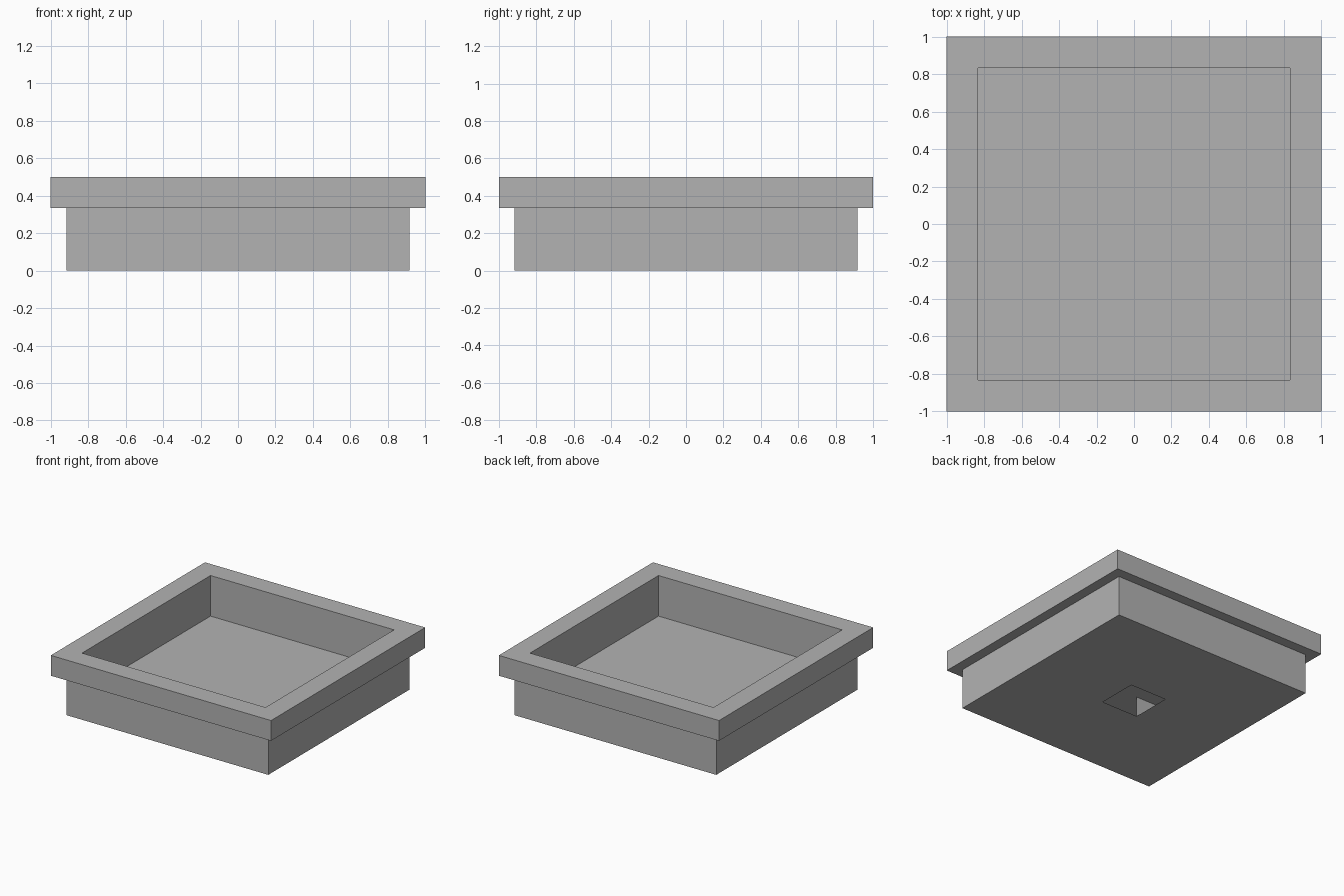
import bpy
import bmesh
import math
from mathutils import Matrix

cube = bpy.data.objects.get("Cube")
if cube:
    bpy.data.objects.remove(cube, do_unlink=True)

U = 1 / 6                      # modelling unit
RIM, BODY, INNER, HOLE = 1.0, 5.5 * U, 5 * U, U
FLOOR, LEDGE, TOP = U, 2 * U, 3 * U

grey = bpy.data.materials.new("plain_grey")
grey.use_nodes = True
colour = (0.45, 0.45, 0.45, 1)
grey.diffuse_color = colour
grey.node_tree.nodes["Principled BSDF"].inputs["Base Color"].default_value = colour


def finish(name, bm):
    mesh = bpy.data.meshes.new(name)
    bm.to_mesh(mesh)
    bm.free()
    mesh.materials.append(grey)
    obj = bpy.data.objects.new(name, mesh)
    bpy.context.collection.objects.link(obj)
    return obj


def square(bm, half, z):
    return [bm.verts.new((sx * half, sy * half, z))
            for sx, sy in ((-1, -1), (1, -1), (1, 1), (-1, 1))]


# Tray: square rings joined from the drain hole, up the outside, over the rim and down to the floor
bm = bmesh.new()
profile = [(HOLE, 0), (BODY, 0), (BODY, LEDGE), (RIM, LEDGE),
           (RIM, TOP), (INNER, TOP), (INNER, FLOOR)]
rings = [square(bm, half, z) for half, z in profile]
for a, b in zip(rings, rings[1:]):
    for i in range(4):
        j = (i + 1) % 4
        bm.faces.new((a[j], a[i], b[i], b[j]))
bm.faces.new(rings[-1])
bm.normal_update()
bmesh.ops.recalc_face_normals(bm, faces=bm.faces)
finish("tray", bm)

# Drain ribs: upright partitions running out from each corner of the drain hole
bm = bmesh.new()
for k in range(4):
    turn = Matrix.Rotation(k * math.pi / 2, 4, "Z")
    corners = [(-HOLE, -HOLE, 0), (-3 * HOLE, -HOLE, 0),
               (-3 * HOLE, -HOLE, FLOOR), (-HOLE, -HOLE, FLOOR)]
    verts = [bm.verts.new(c) for c in corners]
    bm.faces.new(verts)
    bmesh.ops.transform(bm, matrix=turn, verts=verts)
finish("drain_ribs", bm)
